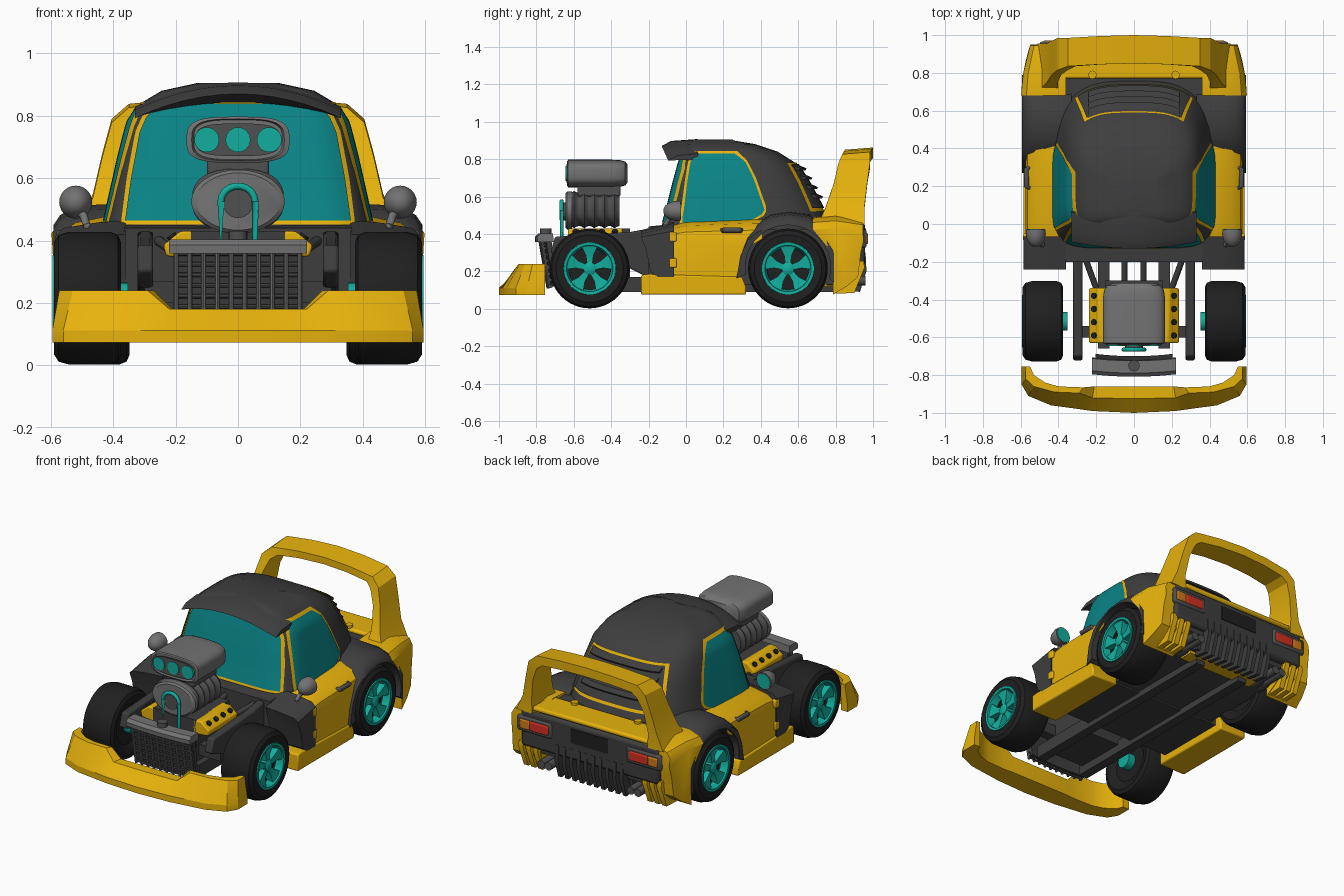
import bpy, bmesh, math
from mathutils import Vector

if "Cube" in bpy.data.objects:
    bpy.data.objects.remove(bpy.data.objects["Cube"])

COLOURS = {"yellow_paint": (.82, .46, .004), "dark_body": (.048, .048, .048), "black_rubber": (.014, .014, .014),
           "grey_metal": (.17, .17, .17), "dark_metal": (.08, .08, .08), "teal_metal": (.006, .42, .34),
           "teal_glass": (.003, .23, .24), "red_lens": (.65, .03, .015), "orange_lens": (.62, .2, .01)}
for key, rgb in COLOURS.items():
    bpy.data.materials.new(key).diffuse_color = (*rgb, 1)
YELLOW, DARK, BLACK, GREY, METAL, TEAL, GLASS, RED, ORANGE = [bpy.data.materials[k] for k in COLOURS]

def build(name, verts, faces, mat, mirror=False, bevel=0, outward=None, smooth=35):
    me = bpy.data.meshes.new(name)
    me.from_pydata(verts, [], faces)
    bm = bmesh.new()
    bm.from_mesh(me)
    bm.normal_update()
    if outward:   # open patch: face away from a given centre
        if sum(f.normal.dot(f.calc_center_median() - Vector(outward)) for f in bm.faces) < 0:
            bmesh.ops.reverse_faces(bm, faces=bm.faces)
    else:
        bmesh.ops.recalc_face_normals(bm, faces=bm.faces)
    bm.to_mesh(me)
    bm.free()
    me.shade_smooth()
    me.set_sharp_from_angle(angle=math.radians(smooth))
    me.materials.append(mat)
    ob = bpy.data.objects.new(name, me)
    bpy.context.collection.objects.link(ob)
    if bevel:
        mod = ob.modifiers.new("bevel", "BEVEL")
        mod.width, mod.segments = bevel, 2
    if mirror:
        ob.modifiers.new("mirror", "MIRROR").use_mirror_merge = False

def loft(name, rings, mat, caps=True, **kw):
    n, m = len(rings[0]), len(rings)
    faces = [(k*n+i, k*n+(i+1) % n, (k+1)*n+(i+1) % n, (k+1)*n+i) for k in range(m-1) for i in range(n)]
    if caps:
        faces += [tuple(range(n)), tuple(range((m-1)*n, m*n))]
    build(name, [p for r in rings for p in r], faces, mat, **kw)

def box(name, x0, x1, y0, y1, z0, z1, mat, **kw):
    loft(name, [[(x0, y0, z), (x1, y0, z), (x1, y1, z), (x0, y1, z)] for z in (z0, z1)], mat, **kw)

def plate(name, x0, x1, profile, mat, **kw):
    loft(name, [[(x, y, z) for y, z in profile] for x in (x0, x1)], mat, **kw)

def tube(name, path, r, mat, sides=12, **kw):
    path = [Vector(p) for p in path]
    rings = []
    for i, p in enumerate(path):
        q = (path[min(i+1, len(path)-1)] - path[max(i-1, 0)]).to_track_quat('Z', 'Y')
        rings.append([p + q @ Vector((r*math.cos(a), r*math.sin(a), 0)) for a in (2*math.pi*k/sides for k in range(sides))])
    loft(name, rings, mat, **kw)

def slab(name, outline, fixed, rings, mat, taper=0, **kw):
    # side profile extruded along x; its upper edge drops outwards, its tail may taper inwards
    tx = lambda x, y: x - taper*max(0, (y-.66)/.29)**2*max(0, (x-.40)/.2)
    loft(name, [[(tx(x, y), y, z - d*max(0, (z-.3)/.2)) for y, z in outline] + [(x, y, z) for y, z in fixed]
                for x, d in rings], mat, mirror=True, **kw)

def interp(table, z):
    z = min(max(z, table[0][0]), table[-1][0])
    for a, b in zip(table, table[1:]):
        if z <= b[0]:
            return [p+(q-p)*(z-a[0])/(b[0]-a[0]) for p, q in zip(a[1:], b[1:])]

# Cabin shell: superellipse slices (z, half width, front y, back y)
CABIN = [(.42, .43, -.14, .78), (.46, .425, -.12, .765), (.55, .405, -.095, .72), (.67, .378, -.065, .655),
         (.78, .35, -.035, .585), (.84, .312, -.015, .49), (.88, .245, 0, .37), (.905, .13, .04, .22)]
YC, NF, NB = .25, 6, 3.2

def end_y(x, z, back=False):
    hw, yf, yb = interp(CABIN, z)
    n = NB if back else NF
    return YC + ((yb if back else yf)-YC)*max(0, 1-min(1, abs(x)/hw)**n)**(1/n)

def side_x(y, z):
    hw, yf, yb = interp(CABIN, z)
    n, L = (NB, yb-YC) if y > YC else (NF, YC-yf)
    return hw*max(0, 1-min(1, abs(y-YC)/L)**n)**(1/n)

def outline(z):
    hw, yf, yb = interp(CABIN, z)
    pts = []
    for k in range(96):
        c, s = math.cos(k*math.pi/48), math.sin(k*math.pi/48)
        n, L = (NB, yb-YC) if s > 0 else (NF, yf-YC)
        pts.append((math.copysign(hw*abs(c)**(2/n), c), YC + L*abs(s)**(2/n), z))
    return pts

loft("cabin_shell", [outline(row[0]) for row in CABIN], DARK, smooth=50)

def patch(name, rows, point, mat, mirror=False, R=16, C=28):
    verts = []
    for i in range(R+1):
        z = rows[0][0] + (rows[-1][0]-rows[0][0])*i/R
        a, b = interp(rows, z)
        verts += [point(a+(b-a)*j/C, z) for j in range(C+1)]
    faces = [(i*(C+1)+j, i*(C+1)+j+1, (i+1)*(C+1)+j+1, (i+1)*(C+1)+j) for i in range(R) for j in range(C)]
    build(name, verts, faces, mat, mirror=mirror, outward=(0, .3, .6))

def grow(rows, m):
    return [(z + (m if i == len(rows)-1 else -m if i == 0 else 0), a-m, b+m) for i, (z, a, b) in enumerate(rows)]

# Windows and their yellow trims, as thin plates on the shell
front = [(z, -h, h) for z, h in ((.465, .362), (.6, .343), (.75, .315), (.805, .29), (.84, .25))]
side = [(.46, -.02, .30), (.495, -.018, .40), (.53, -.012, .42), (.7, .01, .36), (.79, .025, .315), (.83, .06, .26)]
rear = [(.53, -.30, .30), (.65, -.275, .275), (.765, -.25, .25)]
for rows, label, fn, mir in ((front, "windshield", lambda u, z, d: (u, end_y(u, z)-d, z), False),
                             (side, "side_window", lambda u, z, d: (side_x(u, z)+d, u, z), True),
                             (rear, "rear_window", lambda u, z, d: (u, end_y(u, z, True)+d, z+d), False)):
    patch(label+"_trim", grow(rows, .014), lambda u, z: fn(u, z, .004), YELLOW, mir)
    patch(label, rows, lambda u, z: fn(u, z, .009), DARK if label == "rear_window" else GLASS, mir)
for z in (.60, .65, .70, .75):
    loft("louvre", [[(x, end_y(x, z, True)+dy, z+dz) for dy, dz in ((-.05, .0), (.035, -.01), (.04, 0), (-.05, .04))]
                    for x in (-.24+.04*i for i in range(13))], DARK)
# Roof visor, arched across the front
rings = []
for i in range(13):
    x = -.33+.055*i
    d, s = .078*(x/.33)**2, .035*(x/.33)**2
    rings.append([(x, y, z) for y, z in ((-.13+s, .87-d), (-.08+s, .897-d), (.06, .907-d), (.09, .87-d), (-.04+s, .843-.6*d))])
loft("roof_visor", rings, DARK)

# Lower body
plate("body_tub", -.365, .365, [(-.2, .13), (-.2, .44), (0, .46), (.7, .48), (.93, .46), (.92, .2), (.8, .13)], DARK)
slab("front_cowl", [(-.15, .17), (-.19, .2), (-.215, .33), (-.24, .42), (-.065, .465), (-.065, .17)], [],
     [(.36, 0), (.46, .01), (.56, .03), (.585, .06)], DARK)
slab("door", [(-.07, .19), (-.07, .45), (0, .47), (.36, .485), (.41, .485), (.33, .37), (.29, .25), (.27, .17), (-.05, .17)],
     [], [(.36, 0), (.43, .01), (.52, .03), (.565, .07), (.575, .12)], YELLOW)
slab("side_skirt", [(-.24, .075), (-.24, .18), (-.2, .185), (.30, .17), (.32, .12), (.32, .075)], [],
     [(.40, 0), (.585, 0)], YELLOW, bevel=.008)
for z in (.22, .36):
    box("door_hinge", .56, .587, -.09, -.05, z, z+.05, YELLOW, mirror=True, bevel=.006)
tube("door_handle", [(.545, .19, .415), (.57, .2, .42), (.57, .29, .42), (.545, .3, .415)], .014, METAL, mirror=True)
arch = [(.545+.228*math.cos(math.radians(a)), .22+.228*math.sin(math.radians(a))) for a in range(-15, 200, 12)]
slab("rear_fender", [(.27, .16), (.29, .28), (.33, .4), (.38, .46), (.45, .505), (.55, .52), (.66, .505), (.74, .43), (.79, .30),
                     (.79, .14)], arch, [(.33, 0), (.46, .005), (.53, .015), (.57, .035), (.592, .065)], DARK)
slab("rear_quarter", [(.68, .49), (.80, .50), (.945, .475), (.95, .40), (.935, .3), (.92, .17), (.86, .12), (.785, .075),
                      (.785, .2), (.765, .33)], [], [(.36, 0), (.50, .005), (.57, .03), (.598, .07)], YELLOW, taper=.05)
box("rear_deck", -.4, .4, .77, .955, .465, .495, YELLOW, bevel=.012)
box("rear_panel", -.48, .48, .85, .958, .23, .462, DARK, bevel=.02)
box("plate_recess", -.13, .13, .955, .962, .34, .43, BLACK)
box("tail_light_frame", .26, .50, .94, .966, .325, .425, METAL, mirror=True, bevel=.02)
box("tail_light_red", .28, .41, .95, .973, .345, .405, RED, mirror=True, bevel=.008)
box("tail_light_orange", .41, .48, .95, .972, .345, .405, ORANGE, mirror=True, bevel=.008)
box("rear_undertray", -.26, .26, .74, .83, .12, .15, YELLOW)
plate("diffuser", -.26, .26, [(.82, .14), (.89, .12), (.92, .3), (.82, .3)], DARK)
for k in range(10):
    plate("diffuser_fin", -.237+.05*k, -.213+.05*k, [(.84, .1), (.93, .09), (.965, .2), (.96, .3), (.9, .32)], DARK)
for x in (.38, .43, .48):
    plate("corner_fin", x-.016, x+.016, [(.80, .08), (.90, .085), (.955, .22), (.95, .255), (.85, .25)], YELLOW, mirror=True)
for x in (.285, .335):
    tube("exhaust_pipe", [(x, .75, .15), (x, .96, .15)], .025, METAL, mirror=True)
tube("deck_latch", [(.22, .79, .49), (.22, .79, .51)], .022, YELLOW, mirror=True)

def mirrored(half):   # half of the sections, ending at the centre line
    return half + [[(-x, y, z) for x, y, z in r] for r in half[-2::-1]]

# Rear wing: arch sections (outer x,z, inner x,z, y range)
wing = [(.51, .45, .40, .45, .70, .955), (.465, .55, .405, .54, .745, .955), (.435, .68, .385, .67, .79, .97),
        (.405, .79, .35, .755, .815, .985), (.35, .838, .31, .785, .835, .985), (.18, .855, .17, .80, .845, .995),
        (0, .862, 0, .806, .85, 1)]
loft("rear_wing", mirrored([[(xo, y0, zo-.012), (xo, y1, zo), (xi, y1, zi), (xi, y0, zi)]
                            for xo, zo, xi, zi, y0, y1 in wing]), YELLOW, smooth=28)

# Front bumper: front, top and back points per section, with a central notch
bump = [(.595, -.755, .575, -.755, .55, -.755, .24), (.595, -.85, .573, -.82, .53, -.80, .24),
        (.56, -.91, .53, -.86, .47, -.84, .24), (.44, -.96, .42, -.89, .40, -.86, .24),
        (.29, -.98, .29, -.895, .27, -.865, .24), (.22, -.99, .22, -.92, .21, -.86, .18), (0, -1, 0, -.925, 0, -.86, .18)]
loft("front_bumper", mirrored([[(a, b, .073), (a, b, .112), (c, d, z), (e, f, z), (e, f, .073)]
                               for a, b, c, d, e, f, z in bump]), YELLOW, smooth=25)

# Wheels, built on the right and mirrored
def ring(x, y, r, n=48):
    return [(x, y+r*math.cos(2*math.pi*k/n), .215+r*math.sin(2*math.pi*k/n)) for k in range(n)]

TYRE = ((.40, .12), (.385, .14), (.375, .18), (.385, .203), (.41, .213), (.54, .213), (.575, .203), (.59, .18),
        (.587, .14), (.56, .13), (.53, .12))
for label, wy, widen in (("front", -.515, 0), ("rear", .545, .028)):
    loft(label+"_tyre", [ring(x - widen*(x < .45), wy, r) for x, r in TYRE], BLACK, mirror=True)
    loft(label+"_rim", [ring(x, wy, r) for x, r in ((.57, .142), (.594, .139), (.592, .124), (.545, .112))], TEAL,
         caps=False, mirror=True)
    for k in range(5):
        a = math.radians(90+72*k)
        u, v, c = Vector((0, math.cos(a), math.sin(a))), Vector((0, -math.sin(a), math.cos(a))), Vector((0, wy, .215))
        loft(label+"_spoke", [[c+u*r+v*s*w+Vector((x, 0, 0)) for s, x in ((-1, .535), (1, .535), (1, xo), (-1, xo))]
                              for r, w, xo in ((.02, .014, .572), (.07, .02, .57), (.122, .045, .582))], TEAL, mirror=True)
    loft(label+"_hub", [ring(x, wy, r, 20) for x, r in ((.52, .036), (.575, .034), (.583, .022))], TEAL, mirror=True)
    loft(label+"_brake", [ring(x, wy, .05, 24) for x in (.352, .41)], TEAL, mirror=True)
tube("rear_axle", [(-.39, .545, .215), (.39, .545, .215)], .022, DARK)

# Chassis rails
plate("chassis_rail", .272, .322, [(-.19, .16), (-.19, .43), (-.3, .41), (-.7, .385), (-.725, .3), (-.6, .25), (-.35, .24)],
      DARK, mirror=True, bevel=.01)
box("lower_rail", .13, .19, -.66, .8, .09, .17, DARK, mirror=True)
box("floor_pan", -.46, .46, -.19, .27, .12, .18, DARK)
box("cross_member", -.3, .3, -.60, -.54, .2, .27, DARK)
for x0, x1 in ((.05, .05), (.2, .255)):
    tube("firewall_strut", [(x0, -.34, .36), (x1, -.19, .40)], .016, DARK, mirror=True)

# Engine
box("engine_block", -.15, .15, -.63, -.3, .14, .43, DARK)
loft("valve_cover", [[(x, y, z) for x, z in ((.12, .34), (.23, .35), (.24, .385), (.185, .43), (.13, .43))]
                     for y in (-.63, -.34)], YELLOW, mirror=True, bevel=.008)
for k in range(4):
    tube("cover_bolt", [(.195, -.59+.07*k, .39), (.215, -.59+.07*k, .418)], .016, BLACK, mirror=True)

def oval(y, rx, rz, zc, n=32, e=1.0):
    f = lambda t: math.copysign(abs(t)**e, t)
    return [(rx*f(math.cos(2*math.pi*k/n)), y, zc+rz*f(math.sin(2*math.pi*k/n))) for k in range(n)]

ribs = [(-.625+.27*i/40, abs(math.cos(i*math.pi/8))) for i in range(41)]
loft("blower_body", [oval(y, .148-.018*c, .1-.012*c, .53, e=.8) for y, c in ribs], METAL, smooth=50)
loft("blower_front", [oval(y, .15*s, .102*s, .525) for y, s in ((-.61, 1), (-.635, 1), (-.645, .9))], GREY)
loft("blower_hub", [oval(y, .048, .048, .52) for y in (-.63, -.665)], METAL)
box("scoop_neck", -.1, .1, -.58, -.35, .6, .67, METAL, bevel=.01)
loft("intake_scoop", [oval(y, .165*s, .074*s, .723, 48, .6) for y, s in (
    (-.615, .86), (-.635, .9), (-.63, 1), (-.40, 1), (-.35, .96), (-.325, .86), (-.312, .65))], GREY)
loft("scoop_face", [oval(y, .135, .052, .723, 48, .6) for y in (-.63, -.64)], METAL)
for x in (-.1, 0, .1):
    tube("scoop_port", [(x, -.63, .723), (x, -.645, .723)], .04, TEAL, sides=24)
bend = [(.055*math.cos(math.radians(a)), -.665, .525+.05*math.sin(math.radians(a))) for a in range(0, 181, 20)]
tube("coolant_pipe", [(.055, -.665, .25)] + bend + [(-.055, -.665, .25), (0, -.665, .235)], .011, TEAL)

# Radiator grille, slightly tilted and curved
def g(x, z):
    return -.74-.17*(z-.12)+.3*x*x

xs = [-.205+.041*i for i in range(11)]
for k in range(10):
    x = -.198+.044*k
    tube("grille_bar", [(x, g(x, .11), .11), (x, g(x, .37), .37)], .008, GREY, sides=8)
for k in range(8):
    z = .12+.034*k
    tube("grille_slat", [(x, g(x, z)+.008, z) for x in xs], .007, METAL, sides=8)
loft("radiator_core", [[(x, g(x, z)+d, z) for z, d in ((.12, .02), (.37, .02), (.37, .05), (.12, .04))] for x in xs], DARK)
loft("radiator_cap_bar", [[(x*1.08, g(x, .38)+dy, z) for dy, z in ((-.022, .358), (-.024, .385), (-.005, .403), (.06, .403),
                                                                   (.065, .358))] for x in xs], GREY)
tube("filler_cap", [(0, -.75, .40), (0, -.75, .43)], .03, METAL, sides=20)

# Wing mirrors
loft("mirror_shell", [[(.52+r*math.cos(a), y, .523+r*math.sin(a)) for a in (math.pi*k/12 for k in range(24))] for y, r in (
    (-.12, .012), (-.11, .03), (-.085, .046), (-.055, .053), (-.03, .052))], GREY, mirror=True)
tube("mirror_glass", [(.52, -.031, .523), (.52, -.026, .523)], .046, TEAL, sides=24, mirror=True)
tube("mirror_arm", [(.49, -.11, .42), (.485, -.11, .45), (.495, -.09, .48), (.52, -.07, .50)], .013, GREY, mirror=True)

for m in bpy.data.materials:
    if m.users and not m.is_grease_pencil:
        m.use_nodes = True
        m.node_tree.nodes["Principled BSDF"].inputs["Base Color"].default_value = m.diffuse_color
